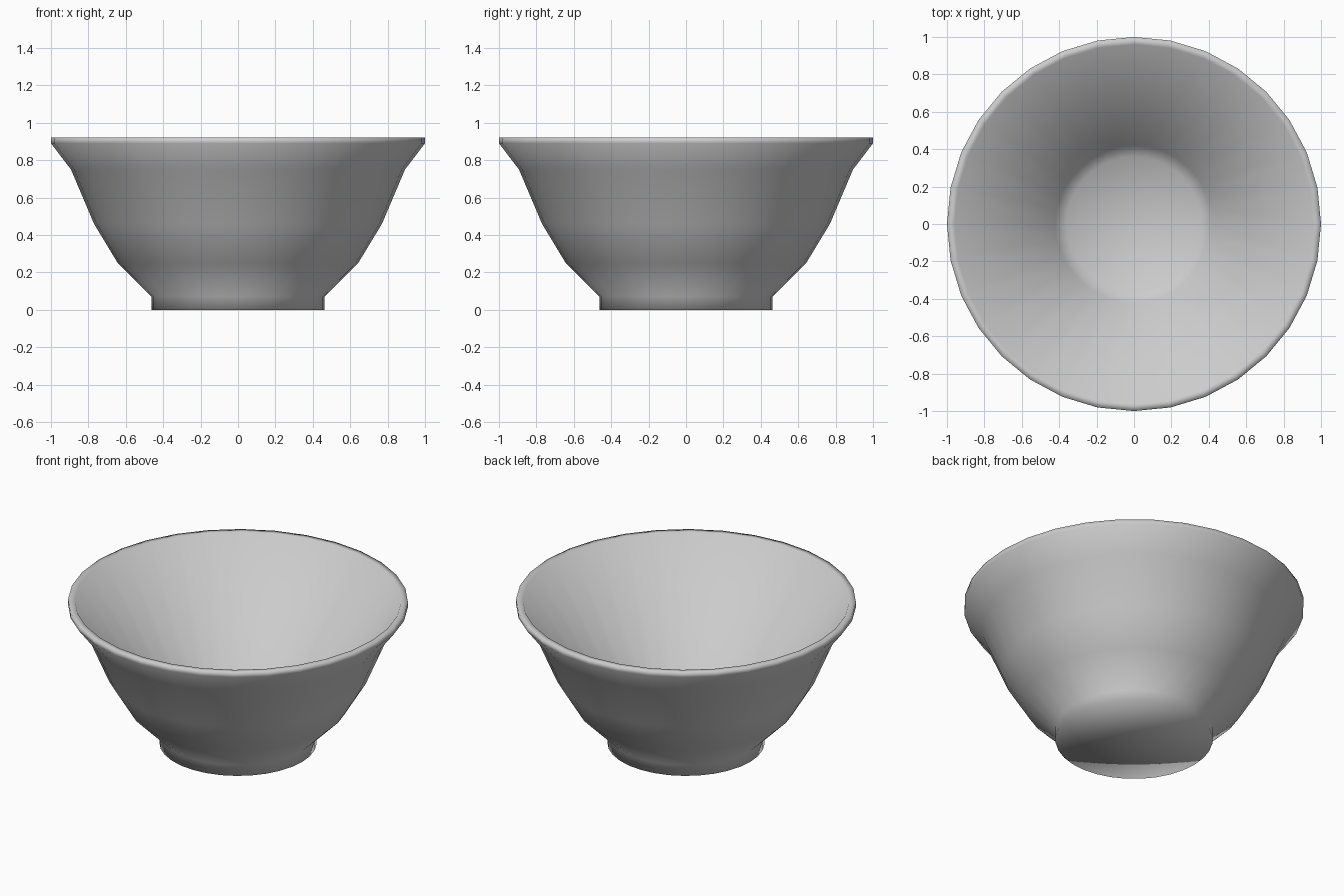
import bpy
import bmesh
import math

cube = bpy.data.objects.get("Cube")
if cube:
    bpy.data.objects.remove(cube, do_unlink=True)

SEGMENTS = 32

# Glaze
glaze = bpy.data.materials.new("grey_ceramic")
glaze.use_nodes = True
colour = (0.6, 0.6, 0.6, 1)
glaze.diffuse_color = colour
glaze.node_tree.nodes["Principled BSDF"].inputs["Base Color"].default_value = colour

# Half section as (radius, height): underside, foot, outer wall, lip, inner wall, floor
profile = [
    (0, 0), (0.463, 0), (0.463, 0.07),
    (0.643, 0.25), (0.77, 0.46), (0.893, 0.75), (1, 0.89),
    (1, 0.92), (0.96, 0.92),
    (0.42, 0.14), (0.36, 0.09), (0, 0.08),
]

# Turn the section around the z axis
bm = bmesh.new()
verts = [bm.verts.new((r, 0, z)) for r, z in profile]
edges = [bm.edges.new(pair) for pair in zip(verts, verts[1:])]
bmesh.ops.spin(bm, geom=verts + edges, cent=(0, 0, 0), axis=(0, 0, 1),
               angle=math.tau, steps=SEGMENTS)
bmesh.ops.remove_doubles(bm, verts=bm.verts, dist=0.0005)
bmesh.ops.recalc_face_normals(bm, faces=bm.faces)
for face in bm.faces:
    face.smooth = True

mesh = bpy.data.meshes.new("bowl")
bm.to_mesh(mesh)
bm.free()
mesh.materials.append(glaze)
bowl = bpy.data.objects.new("bowl", mesh)
bpy.context.collection.objects.link(bowl)
